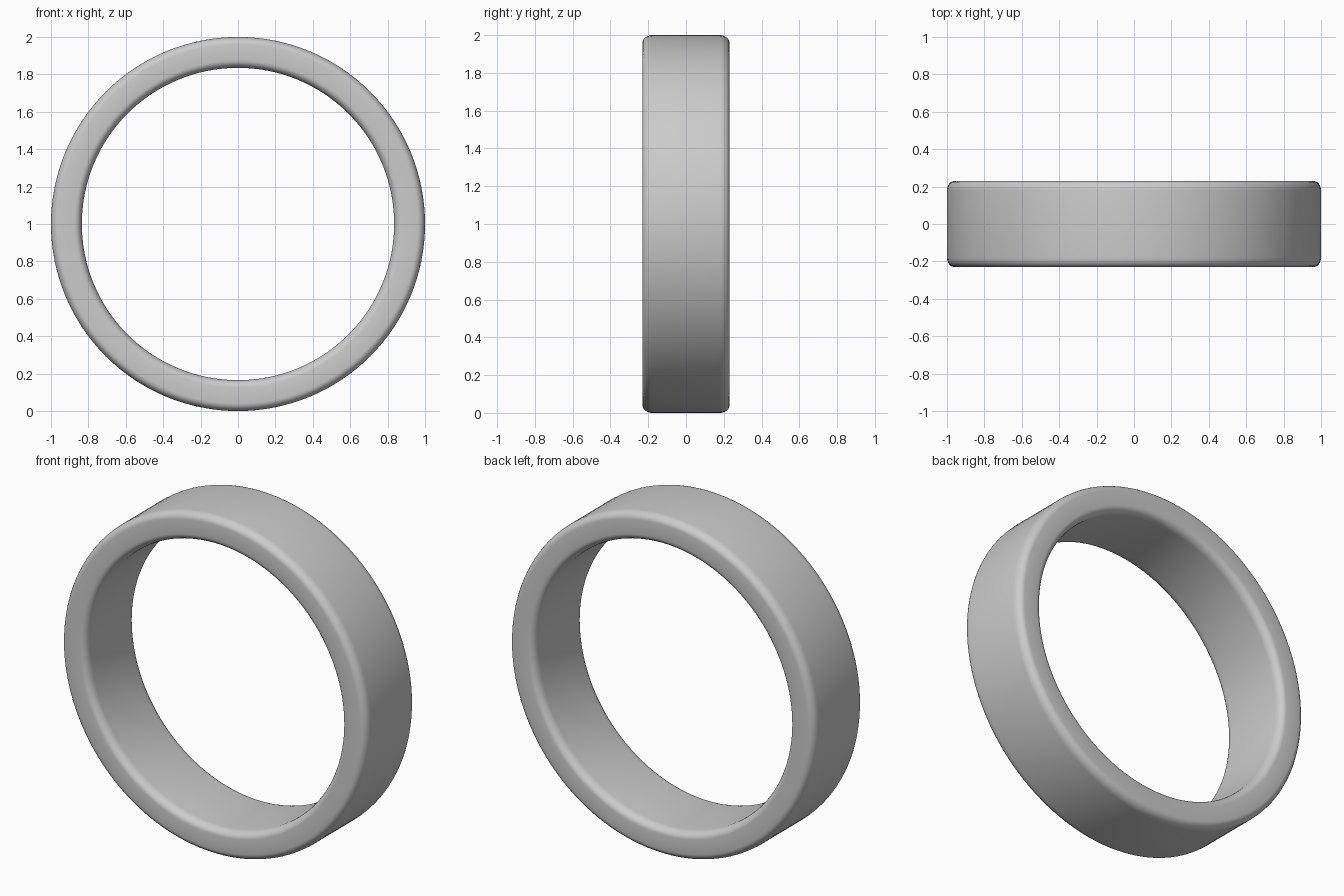
import bpy, bmesh, math

if "Cube" in bpy.data.objects:
    bpy.data.objects.remove(bpy.data.objects["Cube"])

R_OUT, R_IN, HALF_W = 1.0, 0.835, 0.23   # outer radius, hole radius, half width
RAD_R, RAD_Y = 0.04, 0.05                # edge rounding, radial and along y
SEGMENTS, ARC = 128, 6


def rounded_profile():
    """Cross-section of the band as (radius, y) with rounded corners."""
    corners = [(R_OUT - RAD_R, HALF_W - RAD_Y, 0), (R_IN + RAD_R, HALF_W - RAD_Y, 90),
               (R_IN + RAD_R, -HALF_W + RAD_Y, 180), (R_OUT - RAD_R, -HALF_W + RAD_Y, 270)]
    pts = []
    for r, y, start in corners:
        for i in range(ARC + 1):
            a = math.radians(start + 90 * i / ARC)
            pts.append((r + RAD_R * math.cos(a), y + RAD_Y * math.sin(a)))
    return pts


# Ring band: the profile revolved around the y axis
bm = bmesh.new()
rings = []
for s in range(SEGMENTS):
    a = 2 * math.pi * s / SEGMENTS
    rings.append([bm.verts.new((r * math.cos(a), y, 1 + r * math.sin(a)))
                  for r, y in rounded_profile()])
for s, ring in enumerate(rings):
    nxt = rings[(s + 1) % SEGMENTS]
    for i in range(len(ring)):
        j = (i + 1) % len(ring)
        bm.faces.new((ring[i], ring[j], nxt[j], nxt[i]))
bmesh.ops.recalc_face_normals(bm, faces=bm.faces)

mesh = bpy.data.meshes.new("ring_band")
bm.to_mesh(mesh)
bm.free()
band = bpy.data.objects.new("ring_band", mesh)
bpy.context.collection.objects.link(band)
mesh.shade_smooth()
